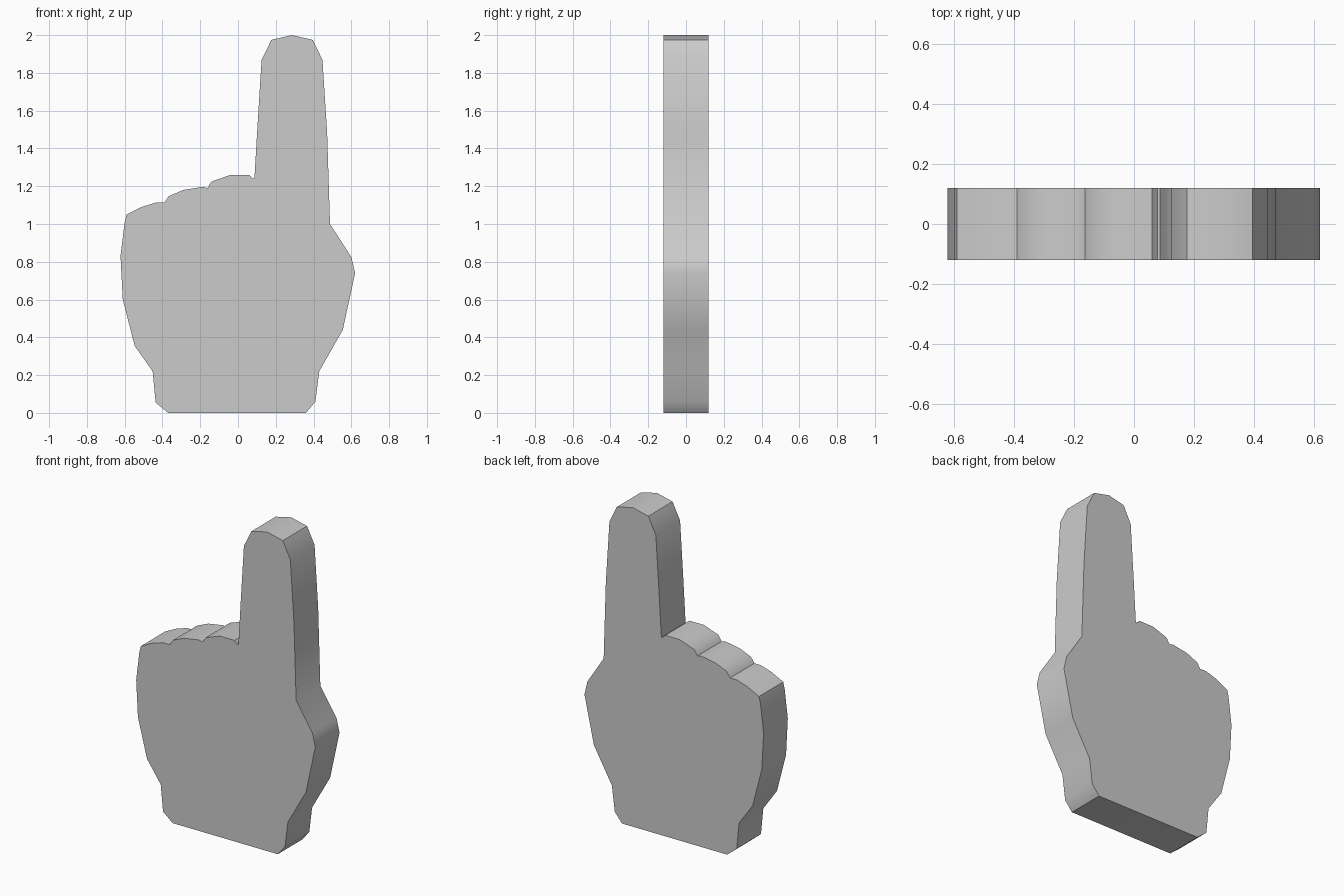
import bpy, bmesh, math

if "Cube" in bpy.data.objects:
    bpy.data.objects.remove(bpy.data.objects["Cube"])

HALF_DEPTH = 0.12

# Outline in (x, z), counter-clockwise seen from the front
wrist_right = [(-0.37, 0), (0.36, 0), (0.41, 0.06), (0.43, 0.22)]
thumb_side = [(0.555, 0.44), (0.62, 0.74), (0.60, 0.825), (0.487, 1.0)]
index_finger = [(0.472, 1.48), (0.447, 1.87), (0.395, 1.975), (0.285, 2.0),
                (0.177, 1.975), (0.125, 1.87), (0.102, 1.5), (0.087, 1.24)]
folded_fingers = [(0.079, 1.24), (0.06, 1.26), (-0.04, 1.26), (-0.14, 1.225),
                  (-0.163, 1.19), (-0.187, 1.197), (-0.29, 1.18), (-0.367, 1.147),
                  (-0.39, 1.113), (-0.436, 1.113), (-0.51, 1.09), (-0.59, 1.05)]
palm_side = [(-0.60, 1.01), (-0.622, 0.83), (-0.61, 0.60), (-0.547, 0.355),
             (-0.452, 0.22), (-0.436, 0.055)]
outline = wrist_right + thumb_side + index_finger + folded_fingers + palm_side

# Extrude the outline into a slab
bm = bmesh.new()
front = bm.faces.new([bm.verts.new((x, -HALF_DEPTH, z)) for x, z in outline])
result = bmesh.ops.extrude_face_region(bm, geom=[front], use_keep_orig=True)
moved = [g for g in result["geom"] if isinstance(g, bmesh.types.BMVert)]
bmesh.ops.translate(bm, verts=moved, vec=(0, 2 * HALF_DEPTH, 0))
bmesh.ops.recalc_face_normals(bm, faces=bm.faces)

mesh = bpy.data.meshes.new("foam_hand")
bm.to_mesh(mesh)
bm.free()
hand = bpy.data.objects.new("foam_hand", mesh)
bpy.context.collection.objects.link(hand)

# Smooth rim with crisp front and back edges
bpy.context.view_layer.objects.active = hand
hand.select_set(True)
bpy.ops.object.shade_smooth_by_angle(angle=math.radians(40))
